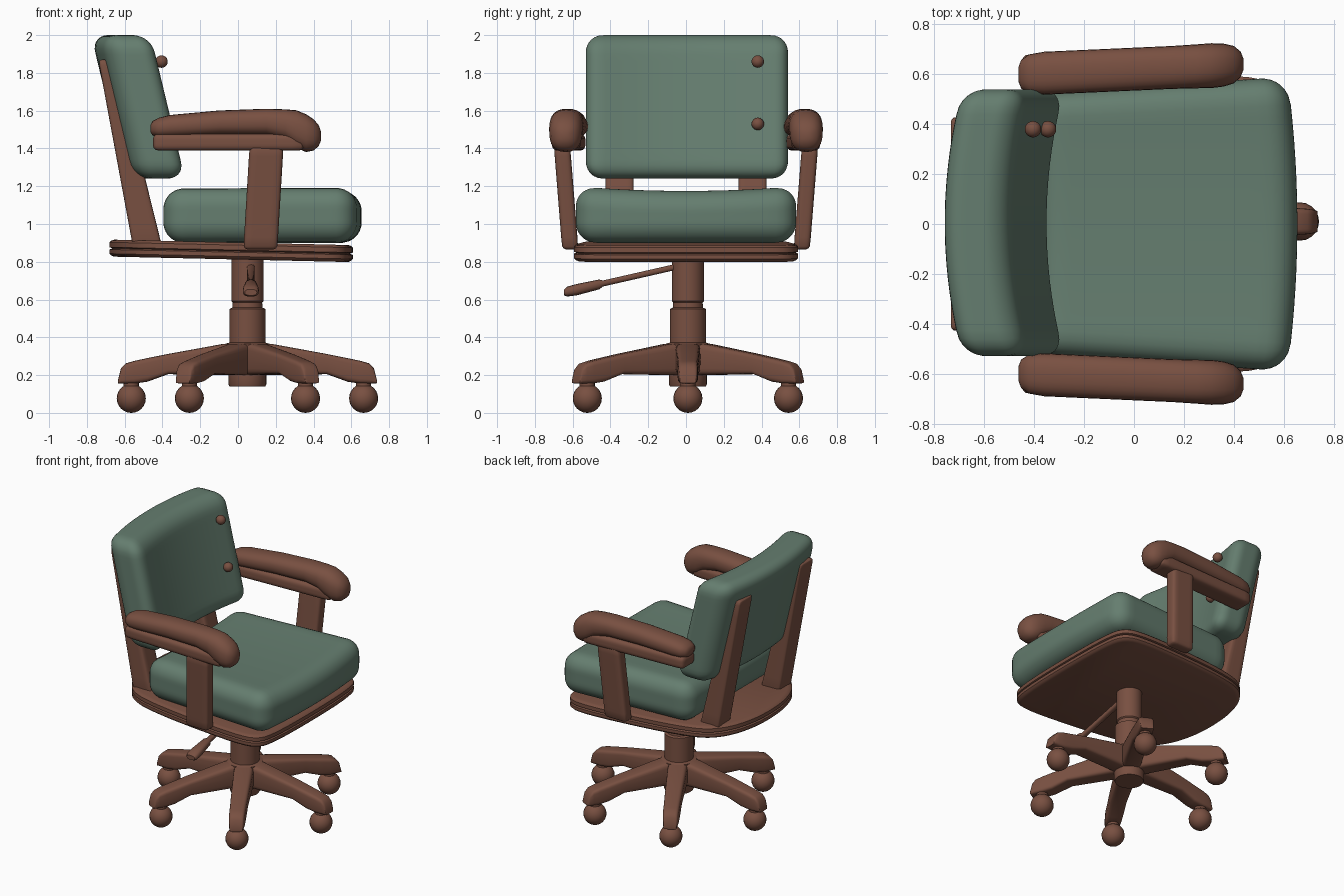
import bpy, bmesh, math
from mathutils import Vector

if "Cube" in bpy.data.objects:
    bpy.data.objects.remove(bpy.data.objects["Cube"])

X, Y, Z = Vector((1, 0, 0)), Vector((0, 1, 0)), Vector((0, 0, 1))


def material(name, rgb):
    m = bpy.data.materials.new(name)
    m.diffuse_color = (*rgb, 1)
    m.use_nodes = True
    m.node_tree.nodes["Principled BSDF"].inputs["Base Color"].default_value = m.diffuse_color
    return m


GREEN = material("green upholstery", (0.130, 0.208, 0.160))
BROWN = material("brown frame", (0.190, 0.080, 0.053))


def finish(name, bm, mat, angle=40):
    bmesh.ops.recalc_face_normals(bm, faces=bm.faces)
    me = bpy.data.meshes.new(name)
    bm.to_mesh(me)
    bm.free()
    me.materials.append(mat)
    ob = bpy.data.objects.new(name, me)
    bpy.context.collection.objects.link(ob)
    bpy.ops.object.select_all(action='DESELECT')
    ob.select_set(True)
    bpy.context.view_layer.objects.active = ob
    bpy.ops.object.shade_smooth_by_angle(angle=math.radians(angle))
    return ob


def rounded_box(name, half, radius, warp, mat, cuts=14):
    """Subdivided box with rounded edges, then bent by warp(point)."""
    bm = bmesh.new()
    bmesh.ops.create_cube(bm, size=2)
    bmesh.ops.subdivide_edges(bm, edges=bm.edges[:], cuts=cuts, use_grid_fill=True)
    for v in bm.verts:
        p, core = Vector(), Vector()
        for i in range(3):
            # crowd the grid lines towards the edges
            c = v.co[i]
            p[i] = half[i] * math.sin(c * math.pi / 2)
            lim = half[i] - radius
            core[i] = max(-lim, min(lim, p[i]))
        d = p - core
        if d.length > 1e-6:
            p = core + d.normalized() * radius
        v.co = warp(p)
    return finish(name, bm, mat, 50)


def ring(c, u, v, a, b, power=2, n=24):
    """Superellipse section around c."""
    pts = []
    for i in range(n):
        t = 2 * math.pi * i / n
        cs, sn = math.cos(t), math.sin(t)
        pts.append(Vector(c) + u * a * math.copysign(abs(cs) ** (2 / power), cs)
                   + v * b * math.copysign(abs(sn) ** (2 / power), sn))
    return pts


def loft(name, rings, mat, angle=40):
    bm = bmesh.new()
    rows = [[bm.verts.new(p) for p in r] for r in rings]
    n = len(rows[0])
    for a, b in zip(rows, rows[1:]):
        for i in range(n):
            bm.faces.new((a[i], a[(i + 1) % n], b[(i + 1) % n], b[i]))
    bm.faces.new(rows[0])
    bm.faces.new(rows[-1])
    return finish(name, bm, mat, angle)


def ball(name, c, r, mat):
    bm = bmesh.new()
    bmesh.ops.create_uvsphere(bm, u_segments=20, v_segments=12, radius=r)
    bmesh.ops.translate(bm, verts=bm.verts, vec=c)
    return finish(name, bm, mat, 60)


# Seat cushion: narrower at the rear, bowed front, slight sag
def seat_warp(p):
    t = (p.x + 0.525) / 1.05
    y = p.y * (0.89 + 0.11 * t)
    x = p.x + 0.13 - 0.04 * t * (y / 0.59) ** 2
    z = p.z + 1.05
    if p.z > 0:
        z -= 0.025 * (1 - (y / 0.59) ** 2)
    return Vector((x, y, z))


rounded_box("seat_cushion", (0.525, 0.59, 0.15), 0.11, seat_warp, GREEN, 24)


# Backrest cushion: leaning back and wrapped around the sitter
def back_warp(p):
    bow = 0.07 * (p.y / 0.53) ** 2
    return Vector((p.x - 0.555 - 0.24 * p.z + bow, p.y + 0.005, p.z + 1.62))


rounded_box("backrest_cushion", (0.132, 0.535, 0.38), 0.09, back_warp, GREEN, 24)

# Small buttons on the backrest
for i, c in enumerate([(-0.405, 0.38, 1.86), (-0.345, 0.38, 1.53)]):
    ball(f"back_button_{i}", c, 0.033, BROWN)

# Seat plate with a groove around its edge
half = [(0.61, 0), (0.60, 0.42), (0.56, 0.57), (0.40, 0.60), (0.0, 0.575), (-0.3, 0.54),
        (-0.50, 0.49), (-0.61, 0.37), (-0.67, 0.19), (-0.685, 0)]
outline = half + [(x, -y) for x, y in half[-2:0:-1]]
for _ in range(2):
    outline = [(a[0] * w + b[0] * (1 - w), a[1] * w + b[1] * (1 - w))
               for a, b in zip(outline, outline[1:] + outline[:1]) for w in (0.75, 0.25)]
layers = [(0.812, 0.96), (0.818, 0.985), (0.828, 1), (0.850, 1), (0.856, 0.975),
          (0.862, 1), (0.888, 1), (0.897, 0.985), (0.902, 0.96)]
loft("seat_plate", [[Vector((x * s, y * s, z - 0.022 * x)) for x, y in outline]
                    for z, s in layers], BROWN, 35)

for side, label in ((-1, "right"), (1, "left")):
    # Backrest slats
    rounded_box(f"back_slat_{label}", (0.062, 0.075, 0.50), 0.02,
                lambda p: Vector((p.x * (1 - 0.5 * p.z) - 0.585 - 0.216 * p.z,
                                  p.y + side * 0.352, p.z + 1.37)), BROWN, 8)
    # Armrest posts, leaning outwards
    rounded_box(f"arm_post_{label}", (0.09, 0.043, 0.28), 0.025,
                lambda p: Vector((p.x + 0.135 + 0.06 * p.z,
                                  side * (0.635 + 0.08 * p.z) + p.y, p.z + 1.145)), BROWN, 8)
    # Rails under the arm pads
    rounded_box(f"arm_rail_{label}", (0.40, 0.075, 0.045), 0.03,
                lambda p: Vector((p.x - 0.05, p.y + side * (0.621 + 0.04 * p.x),
                                  p.z + 1.433)), BROWN, 10)
    # Arm pads with a drooping bulbous front
    stations = [(-0.463, 1.505, 0.03, 0.02), (-0.452, 1.507, 0.058, 0.038),
                (-0.42, 1.51, 0.078, 0.052), (-0.36, 1.517, 0.086, 0.06),
                (-0.1, 1.535, 0.086, 0.066), (0.15, 1.54, 0.086, 0.07),
                (0.25, 1.527, 0.088, 0.08), (0.31, 1.502, 0.09, 0.1),
                (0.36, 1.481, 0.086, 0.1), (0.40, 1.472, 0.075, 0.083),
                (0.427, 1.468, 0.052, 0.056), (0.44, 1.466, 0.02, 0.022)]
    loft(f"arm_pad_{label}", [ring((x, side * (0.621 + 0.045 * x), z), Y, Z, a, b, 2.4)
                              for x, z, a, b in stations], BROWN, 60)

# Gas column and hub
cx, cy = 0.05, 0.01
column = [(0.14, 0.095), (0.15, 0.1), (0.21, 0.1), (0.215, 0.12), (0.365, 0.12), (0.372, 0.096),
          (0.55, 0.096), (0.557, 0.08), (0.585, 0.078), (0.592, 0.085), (0.85, 0.085)]
loft("column", [ring((cx, cy, z), X, Y, r, r, n=32) for z, r in column], BROWN, 35)

# Six legs with ball casters
leg = [(0.04, 0.37, 0.20, 0.066), (0.13, 0.365, 0.20, 0.066), (0.42, 0.312, 0.205, 0.058),
       (0.53, 0.29, 0.165, 0.055), (0.60, 0.275, 0.155, 0.054), (0.645, 0.262, 0.155, 0.051),
       (0.67, 0.235, 0.155, 0.047), (0.685, 0.175, 0.157, 0.042)]
for i in range(6):
    a = i * math.pi / 3
    d = Vector((math.cos(a), math.sin(a), 0))
    s = Vector((-d.y, d.x, 0))
    hub = Vector((cx, cy, 0))
    loft(f"base_leg_{i}", [ring(hub + d * r + Z * (t + b) / 2, s, Z, w, (t - b) / 2, 5)
                           for r, t, b, w in leg], BROWN, 40)
    c = hub + d * 0.615
    loft(f"caster_stem_{i}", [ring(c + Z * z, X, Y, 0.04, 0.04, n=16) for z in (0.12, 0.18)], BROWN)
    ball(f"caster_{i}", c + Z * 0.077, 0.077, BROWN)

# Height lever with a paddle grip
lever = [(0.0, 0.785, 0.02, 0.016), (-0.44, 0.685, 0.02, 0.016), (-0.46, 0.68, 0.03, 0.026),
         (-0.58, 0.652, 0.042, 0.03), (-0.63, 0.642, 0.042, 0.026), (-0.645, 0.638, 0.032, 0.016)]
loft("height_lever", [ring((0.068, y, z), X, Z, a, b, 2.6, 16) for y, z, a, b in lever], BROWN)
